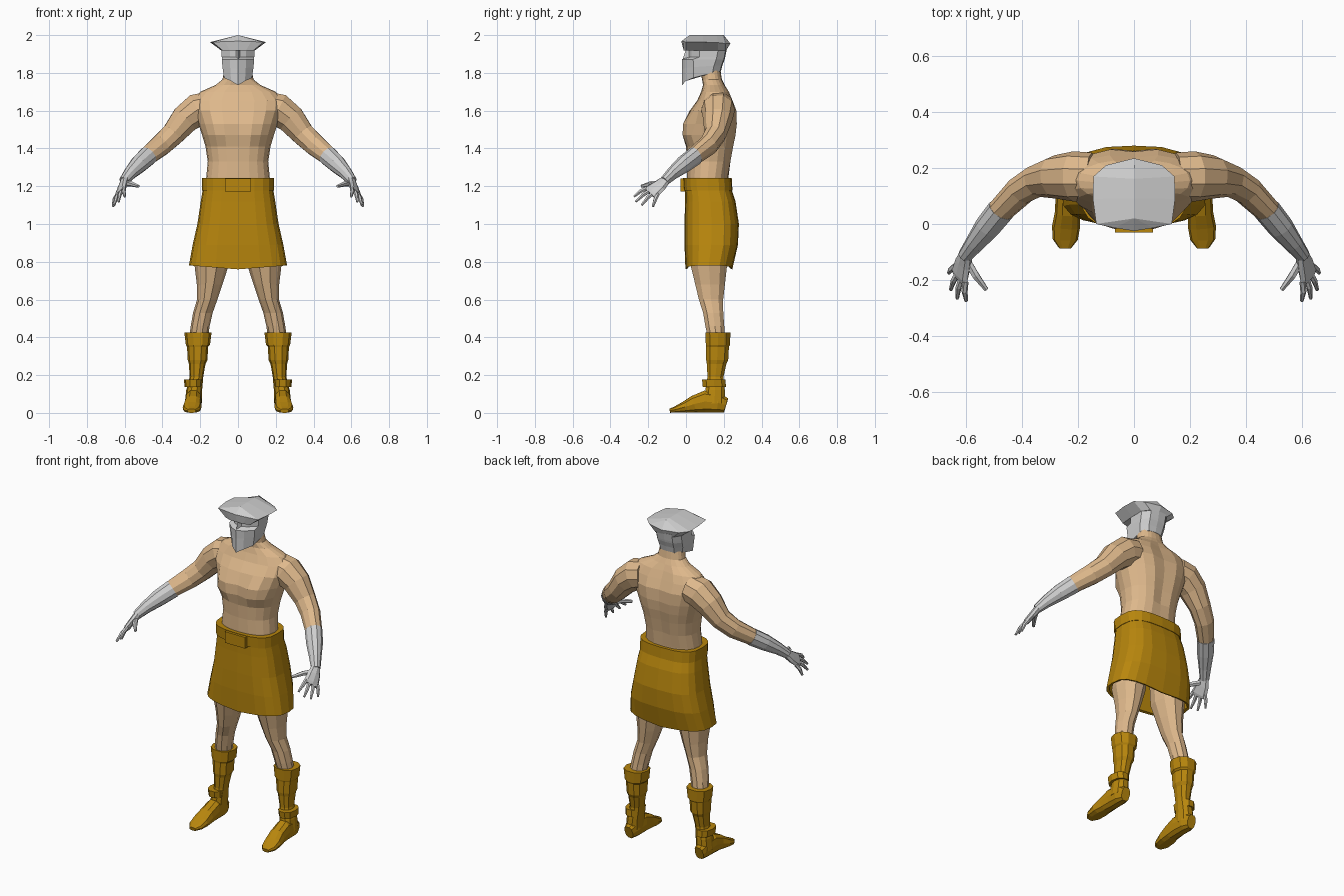
import bpy, bmesh, math
from mathutils import Vector

cube = bpy.data.objects.get("Cube")
if cube:
    bpy.data.objects.remove(cube, do_unlink=True)


def material(name, rgb):
    m = bpy.data.materials.new(name)
    m.use_nodes = True
    m.diffuse_color = (*rgb, 1)
    m.node_tree.nodes["Principled BSDF"].inputs["Base Color"].default_value = (*rgb, 1)
    return m


SKIN = material("tan skin", (0.73, 0.48, 0.26))
GOLD = material("golden brown cloth", (0.48, 0.24, 0.004))
STEEL = material("pale grey metal", (0.62, 0.62, 0.62))


def loft(name, rings, mat, mirror=False):
    """Skin a list of equal-length point rings, cap both ends."""
    bm = bmesh.new()
    loops = [[bm.verts.new(p) for p in ring] for ring in rings]
    n = len(loops[0])
    for a, b in zip(loops, loops[1:]):
        for i in range(n):
            j = (i + 1) % n
            bm.faces.new((a[i], a[j], b[j], b[i]))
    bm.faces.new(loops[0])
    bm.faces.new(loops[-1])
    bmesh.ops.remove_doubles(bm, verts=bm.verts, dist=0.0005)
    bmesh.ops.recalc_face_normals(bm, faces=bm.faces)
    me = bpy.data.meshes.new(name)
    bm.to_mesh(me)
    bm.free()
    me.materials.append(mat)
    ob = bpy.data.objects.new(name, me)
    bpy.context.collection.objects.link(ob)
    if mirror:
        ob.modifiers.new("Mirror", "MIRROR").use_mirror_merge = False
    return ob


def oval(n, power=2.0):
    """Unit superellipse, first point at the +x side."""
    pts = []
    for i in range(n):
        a = math.tau * i / n
        c, s = math.cos(a), math.sin(a)
        pts.append((math.copysign(abs(c) ** (2 / power), c),
                    math.copysign(abs(s) ** (2 / power), s)))
    return pts


def level(stations, n, power=2.0, shape=None):
    """Horizontal rings from (z, centre x, half width, front y, back y)."""
    rings = []
    for z, cx, hw, y0, y1 in stations:
        ring = [Vector((cx + hw * u, (y0 + y1) / 2 + (y1 - y0) / 2 * v, z))
                for u, v in oval(n, power)]
        rings.append([shape(p) for p in ring] if shape else ring)
    return rings


def swept(stations, n, hint, power=2.0):
    """Rings square to a path of (x, y, z, half size along hint, other half size)."""
    pts = [Vector(s[:3]) for s in stations]
    rings = []
    for i, (p, s) in enumerate(zip(pts, stations)):
        t = (pts[min(i + 1, len(pts) - 1)] - pts[max(i - 1, 0)]).normalized()
        u = Vector(hint)
        u = (u - t * u.dot(t)).normalized()
        v = t.cross(u)
        rings.append([p + u * a * s[3] + v * b * s[4] for a, b in oval(n, power)])
    return rings


# Torso and neck, with a spine groove and raised chest muscles
def muscles(p):
    x = abs(p.x)
    if p.y > 0.17 and 1.25 < p.z < 1.72 and x < 0.02:
        p.y -= 0.014
    if p.y < 0.1 and 1.44 < p.z < 1.6:
        p.y += -0.012 if 0.04 < x < 0.16 else 0.008
    return p


torso = [(1.16, 0, .17, .01, .22), (1.25, 0, .168, .005, .225), (1.33, 0, .16, .005, .24),
         (1.41, 0, .172, .0, .255), (1.47, 0, .19, -.012, .268), (1.53, 0, .21, -.01, .275),
         (1.60, 0, .235, .02, .272), (1.655, 0, .24, .06, .25), (1.70, 0, .2, .08, .23),
         (1.735, 0, .12, .09, .205), (1.765, 0, .082, .085, .19), (1.83, 0, .07, .07, .18)]
loft("torso", level(torso, 20, 2.3, muscles), SKIN)

# Arms, gauntlets and hands
arm = [(.15, .17, 1.62, .085, .085), (.215, .17, 1.605, .09, .09), (.28, .168, 1.555, .078, .08),
       (.345, .155, 1.475, .06, .064), (.405, .12, 1.42, .053, .06), (.485, .04, 1.355, .044, .05)]
loft("upper_arm", swept(arm, 10, (0, 1, 0)), SKIN, True)
glove = [(.475, .05, 1.362, .047, .053), (.525, -.012, 1.316, .045, .048),
         (.57, -.07, 1.27, .034, .036), (.605, -.115, 1.227, .026, .026)]
loft("gauntlet", swept(glove, 10, (0, 1, 0)), STEEL, True)
ACROSS = Vector((.46, .77, -.42))
palm = [(.598, -.105, 1.235, .026, .022), (.611, -.14, 1.202, .04, .02),
        (.622, -.18, 1.172, .048, .017), (.626, -.192, 1.162, .044, .012)]
loft("palm", swept(palm, 8, ACROSS), STEEL, True)


def finger(name, base, tip, r):
    mid = base.lerp(tip, 0.5) + Vector((.004, 0, .006))
    path = [(*base, r, r), (*mid, r * .95, r * .95), (*tip, r * .55, r * .55)]
    loft(name, swept(path, 6, ACROSS), STEEL, True)


tips = [(.60, -.275, 1.145), (.632, -.266, 1.118), (.655, -.235, 1.10), (.662, -.175, 1.092)]
for i, tip in enumerate(tips):
    base = Vector((.62, -.178, 1.174)) + ACROSS * (i - 1.5) * 0.025
    finger("finger_%d" % (i + 1), base, Vector(tip), .0115)
finger("thumb", Vector((.595, -.135, 1.213)), Vector((.527, -.235, 1.2)), .015)


# Kilt with a dipping hem and a hollow inside
def hem(p):
    if p.z < 0.8:
        p.z -= 0.02 * max(0, 1 - abs(p.x) / 0.25)
    return p


kilt = [(1.21, 0, .182, -.005, .232), (1.12, 0, .197, -.005, .262), (1.0, 0, .215, -.008, .28),
        (.89, 0, .24, -.008, .275), (.78, 0, .26, -.003, .245), (.785, 0, .245, .01, .232),
        (.95, 0, .205, .02, .25)]
loft("kilt", level(kilt, 20, 3.0, hem), GOLD)
belt = [(1.178, 0, .19, -.012, .246), (1.243, 0, .19, -.016, .242)]
loft("belt", level(belt, 20, 3.0), GOLD)
buckle = [[(x, y, z) for x, y in ((-.068, -.03), (.068, -.03), (.068, .0), (-.068, .0))]
          for z in (1.172, 1.24)]
loft("belt_buckle", buckle, GOLD)

# Legs
leg = [(1.0, .115, .085, .03, .235), (.78, .14, .09, .02, .222), (.68, .15, .068, .045, .21),
       (.6, .163, .054, .065, .2), (.53, .186, .052, .088, .2), (.46, .2, .05, .1, .205),
       (.39, .21, .05, .115, .21)]
loft("leg", level(leg, 10), SKIN, True)

# Boots: shaft with soft folds, ankle strap and foot
shaft = [(.425, .212, .072, .1, .238), (.36, .212, .064, .102, .236), (.35, .214, .056, .104, .23),
         (.28, .214, .052, .104, .226), (.26, .216, .044, .108, .216), (.19, .22, .036, .112, .2),
         (.12, .232, .042, .1, .208), (.05, .237, .045, .09, .21)]
loft("boot_shaft", level(shaft, 10, 2.3), GOLD, True)
strap = [(.138, .237, .046, .086, .214), (.178, .237, .049, .082, .212)]
loft("ankle_strap", level(strap, 10, 2.3), GOLD, True)
foot = [(.237, .212, .04, .028, .04), (.236, .17, .053, .043, .053), (.236, .1, .06, .044, .06),
        (.238, .04, .046, .045, .046), (.243, -.01, .03, .05, .03), (.246, -.055, .018, .045, .018),
        (.246, -.086, .011, .022, .011)]
loft("foot", swept(foot, 10, (1, 0, 0), 2.6), GOLD, True)


# Helmet: a mask with a pointed chin and a ledge under the eyes
def mirrored(half):
    return half + [(-x, y, z) for x, y, z in reversed(half[1:-1])]


def mask(z, hw, y0, y1, slope=0.0):
    half = [(0, y0), (hw * .5, y0 + .018), (hw, y0 + .06), (hw, y1 - .04), (hw * .6, y1), (0, y1 + .005)]
    return mirrored([(x, y, z + slope * math.sqrt(max(0, (y - y0) / (y1 - y0)))) for x, y in half])


helmet = [mask(1.735, .074, -.02, .18, .072), mask(1.82, .082, -.02, .188, .02),
          mask(1.872, .086, -.022, .2), mask(1.884, .086, .012, .203), mask(1.93, .088, .012, .212)]
loft("helmet_mask", helmet, STEEL)
nose = [[(-.012, .02, z), (0, y, z), (.012, .02, z)] for z, y in ((1.87, -.018), (1.925, .0))]
loft("nose_guard", nose, STEEL)

# Helmet crown: flared brim rising to a central ridge
brim = mirrored([(0, -.025, 1.968), (.07, -.014, 1.966), (.135, 0, 1.963), (.147, .09, 1.963),
                 (.145, .17, 1.96), (.1, .21, 1.955), (0, .235, 1.955)])
under = [(x * .6, min(max(y, -.012), .212), 1.918) for x, y, z in brim]
ridge = [(0, min(max(y, .02), .2), 2.0) for x, y, z in brim]
crown = loft("helmet_crown", [under, brim], STEEL)
bm = bmesh.new()
bm.from_mesh(crown.data)
top = max(bm.faces, key=lambda f: f.calc_center_median().z)
peak = bmesh.ops.inset_region(bm, faces=[top], thickness=0.02)
for v in top.verts:
    v.co = (0, min(max(v.co.y, .02), .2), 2.0)
bmesh.ops.remove_doubles(bm, verts=bm.verts, dist=0.0005)
bmesh.ops.dissolve_degenerate(bm, edges=bm.edges, dist=0.0001)
bmesh.ops.recalc_face_normals(bm, faces=bm.faces)
bm.to_mesh(crown.data)
bm.free()
